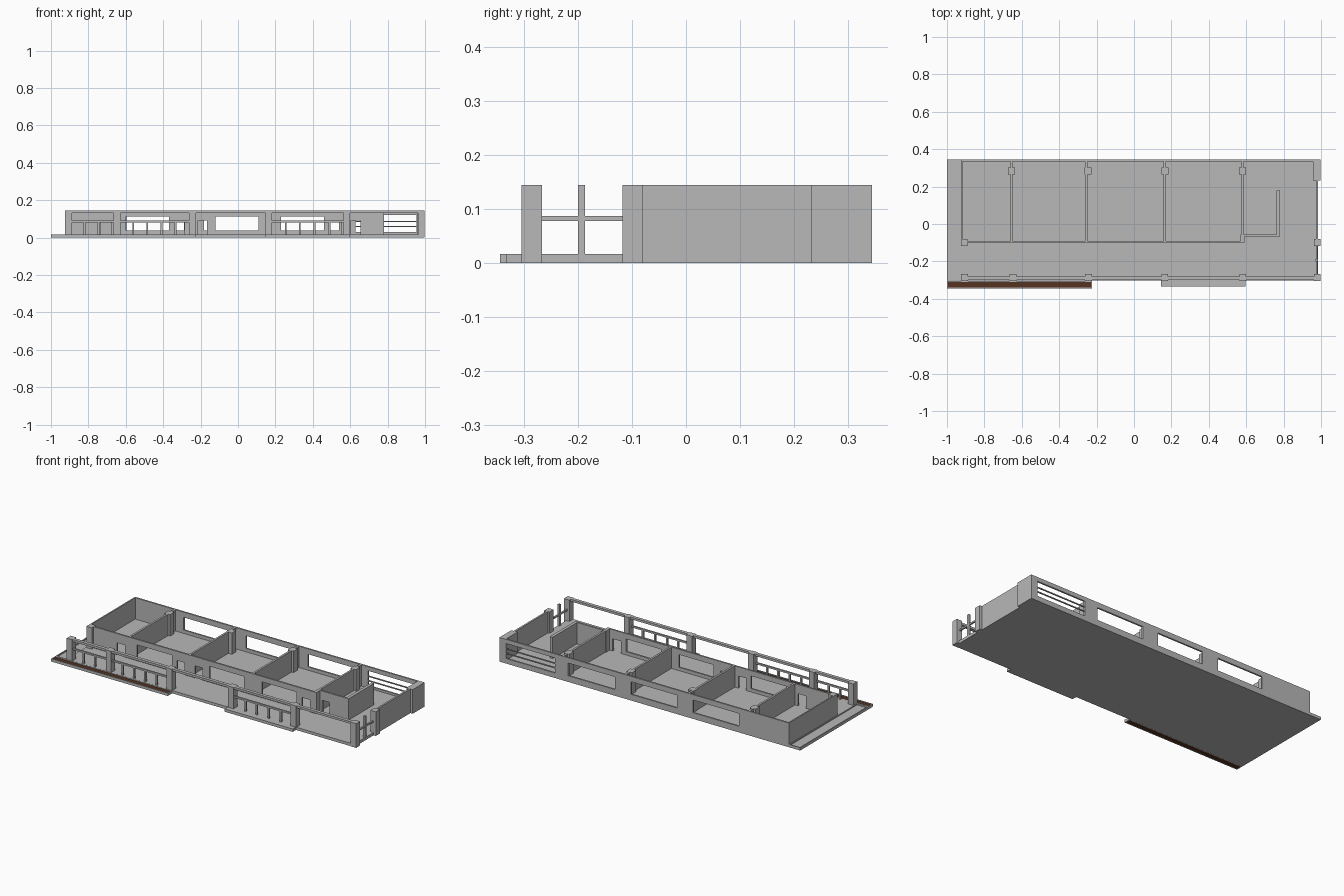
import bpy, bmesh

H = 0.145      # wall height
F = 0.017      # floor level


def material(name, rgb):
    m = bpy.data.materials.new(name)
    m.diffuse_color = (*rgb, 1)
    return m


GREY = material("plaster_grey", (0.48, 0.48, 0.48))
BROWN = material("soil_brown", (0.09, 0.032, 0.014))


def boxes(name, items, mat=GREY):
    """One object from boxes given as (x0, x1, y0, y1, z0, z1)."""
    bm = bmesh.new()
    for x0, x1, y0, y1, z0, z1 in items:
        v = bmesh.ops.create_cube(bm, size=1)["verts"]
        for p in v:
            p.co = ((x0 + x1) / 2 + p.co.x * (x1 - x0),
                    (y0 + y1) / 2 + p.co.y * (y1 - y0),
                    (z0 + z1) / 2 + p.co.z * (z1 - z0))
    me = bpy.data.meshes.new(name)
    bm.to_mesh(me)
    bm.free()
    me.materials.append(mat)
    ob = bpy.data.objects.new(name, me)
    bpy.context.collection.objects.link(ob)
    return ob


def wall_x(name, x0, x1, y0, y1, openings):
    """Wall along x with rectangular openings (x0, x1, z0, z1)."""
    parts, x = [], x0
    for a, b, za, zb in sorted(openings):
        parts.append((x, a, y0, y1, F, H))
        if za > F:
            parts.append((a, b, y0, y1, F, za))
        parts.append((a, b, y0, y1, zb, H))
        x = b
    parts.append((x, x1, y0, y1, F, H))
    boxes(name, parts)


def rim(name, x0, x1, y0, y1, t):
    boxes(name, [(x0, x1, y0, y0 + t, 0, F), (x0, x1, y1 - t, y1, 0, F),
                 (x0, x0 + t, y0 + t, y1 - t, 0, F), (x1 - t, x1, y0 + t, y1 - t, 0, F)])


# Floor, side ledge with a raised rim, front planter and step
boxes("floor_slab", [(-0.925, 0.983, -0.303, 0.345, 0, F)])
boxes("side_ledge", [(-0.995, -0.925, -0.298, 0.34, 0, 0.010)])
rim("side_ledge_rim", -1.0, -0.923, -0.303, 0.345, 0.006)
rim("planter_rim", -1.0, -0.225, -0.345, -0.3035, 0.006)
boxes("planter_soil", [(-0.994, -0.231, -0.339, -0.309, 0, 0.013)], BROWN)
boxes("front_step", [(0.145, 0.597, -0.333, -0.303, 0, F)])

# Back wall with four wide windows
wall_x("back_wall", -0.925, 0.983, 0.335, 0.345,
       [(-0.595, -0.289, 0.037, 0.113), (-0.183, 0.123, 0.037, 0.113),
        (0.229, 0.541, 0.037, 0.113), (0.628, 0.955, 0.03, 0.12)])
boxes("back_window_bars", [(0.628, 0.955, 0.337, 0.343, z, z + 0.006) for z in (0.056, 0.083)])

# Side walls
boxes("left_wall", [(-0.925, -0.917, -0.1, 0.335, F, H)])
boxes("right_wall", [(0.972, 0.983, -0.08, 0.335, F, H)])

# Corridor wall with doors and inner windows
D = 0.09
wall_x("corridor_wall", -0.917, 0.59, -0.1, -0.09,
       [(-0.735, -0.68, F, D), (-0.6, -0.37, 0.037, 0.113), (-0.335, -0.285, F, D),
        (-0.215, -0.165, F, D), (-0.12, 0.11, 0.037, 0.113),
        (0.23, 0.46, 0.037, 0.113), (0.495, 0.55, F, D)])

# End room walls
boxes("corridor_jog", [(0.57, 0.59, -0.09, -0.055, F, H)])
wall_x("end_room_front", 0.59, 0.78, -0.066, -0.055, [(0.605, 0.655, F, D)])
boxes("end_room_side", [(0.762, 0.78, -0.055, 0.178, F, H)])

# Partitions between rooms, each with a column near the back wall
for i, x in enumerate((-0.655, -0.255, 0.165, 0.58)):
    boxes(f"partition_{i + 1}", [(x - 0.006, x + 0.006, -0.09, 0.335, F, H)])
    c = x + (0.01 if i == 1 else 0)
    boxes(f"room_column_{i + 1}", [(c - 0.019, c + 0.019, 0.265, 0.303, F, H)])

# Front colonnade and top beam
FRONT = (-0.9065, -0.647, -0.243, 0.165, 0.582, 0.98)
boxes("front_columns", [(x - 0.018, x + 0.018, -0.305, -0.267, F, H) for x in FRONT])
boxes("front_beam", [(a + 0.018, b - 0.018, -0.3, -0.28, 0.132, H)
                     for a, b in zip(FRONT, FRONT[1:])])

# Columns at the corridor ends and back right corner
boxes("corridor_end_columns", [(-0.925, -0.889, -0.118, -0.08, F, H),
                               (0.962, 0.998, -0.118, -0.08, 0, H)])
boxes("front_corner_base", [(0.962, 0.998, -0.305, -0.267, 0, F)])
boxes("back_corner_column", [(0.957, 0.998, 0.232, 0.345, 0, H)])

# Front railings in three bays
for i, (a, b, bars) in enumerate(((-0.889, -0.665, (-0.82, -0.745)),
                                  (-0.629, -0.261, (-0.56, -0.485, -0.41, -0.335)),
                                  (0.183, 0.564, (0.255, 0.33, 0.41, 0.49)))):
    parts = [(a, b, -0.297, -0.287, 0.08, 0.09)]
    parts += [(x - 0.005, x + 0.005, -0.297, -0.287, F, 0.08) for x in bars]
    boxes(f"front_railing_{i + 1}", parts)

# Corridor end railing with a tall post
boxes("end_railing", [(0.973, 0.982, -0.267, -0.118, 0.078, 0.087),
                      (0.971, 0.983, -0.2, -0.187, F, H)])
